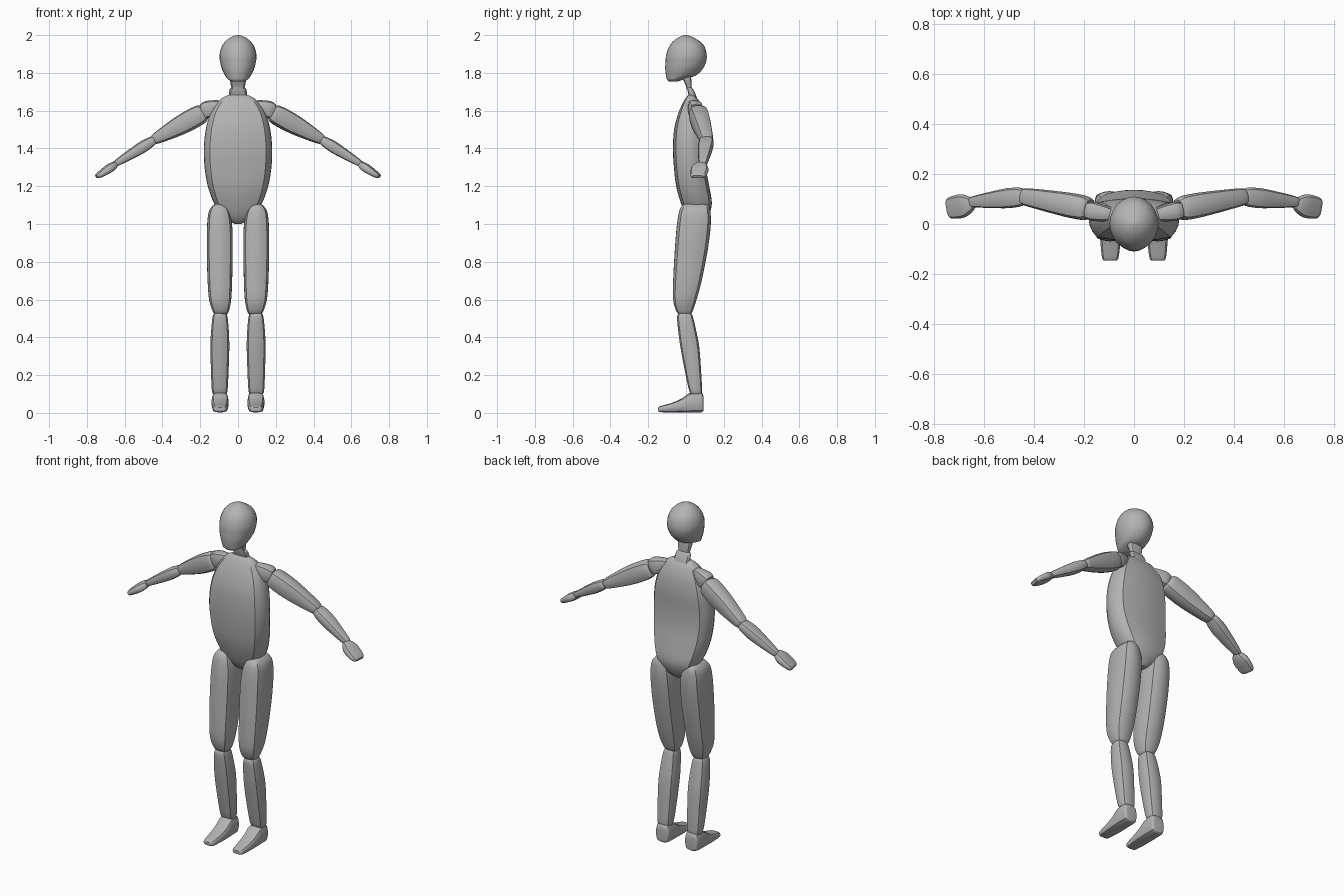
import bpy, bmesh
from mathutils import Vector

grey = bpy.data.materials.new("plain grey")
grey.diffuse_color = (0.45, 0.45, 0.45, 1)


def smooth_rows(rows, steps=4):
    """Catmull-Rom interpolation between cross-section rows."""
    out = []
    n = len(rows)
    for i in range(n - 1):
        p = [rows[max(i - 1, 0)], rows[i], rows[i + 1], rows[min(i + 2, n - 1)]]
        for s in range(steps):
            t = s / steps
            out.append([0.5 * (2 * b + (c - a) * t + (2 * a - 5 * b + 4 * c - d) * t * t
                               + (3 * b - a - 3 * c + d) * t ** 3) for a, b, c, d in zip(*p)])
    out.append(list(rows[-1]))
    return out


def ring(a0, a1, b0, b1, k, seg=6):
    """Four bulging sides meeting at corners."""
    ca, cb, ha, hb = (a0 + a1) / 2, (b0 + b1) / 2, (a1 - a0) / 2, (b1 - b0) / 2
    pts = []
    for side in range(4):
        for i in range(seg):
            t = -1 + 2 * i / seg
            x, y = 1 - (1 - k) * t * t, k * t
            for _ in range(side):
                x, y = -y, x
            pts.append((ca + x * ha, cb + y * hb))
    return pts


def upright(t, a, b):
    return Vector((a, b, t))


def forward(t, a, b):
    return Vector((a, t, b))


def along(p0, p1):
    p0, p1 = Vector(p0), Vector(p1)
    d = (p1 - p0).normalized()
    v = Vector((0, 0, 1)).cross(d).normalized()
    u = d.cross(v)
    return lambda t, a, b: p0.lerp(p1, t) + v * a + u * b


def loft(name, rows, place=upright, k=0.82, mirror=False):
    """Rows are (position, a0, a1, b0, b1)."""
    bm = bmesh.new()
    rings = [[bm.verts.new(place(r[0], a, b)) for a, b in ring(*r[1:], k)]
             for r in smooth_rows(rows)]
    n = len(rings[0])
    for lo, hi in zip(rings, rings[1:]):
        for i in range(n):
            j = (i + 1) % n
            bm.faces.new((lo[i], lo[j], hi[j], hi[i]))
    bm.faces.new(rings[0])
    bm.faces.new(rings[-1])
    bmesh.ops.recalc_face_normals(bm, faces=bm.faces)
    me = bpy.data.meshes.new(name)
    bm.to_mesh(me)
    bm.free()
    me.materials.append(grey)
    ob = bpy.data.objects.new(name, me)
    bpy.context.collection.objects.link(ob)
    bpy.ops.object.select_all(action='DESELECT')
    ob.select_set(True)
    bpy.context.view_layer.objects.active = ob
    bpy.ops.object.shade_smooth_by_angle(angle=0.5)
    if mirror:
        m = ob.modifiers.new("mirror", 'MIRROR')
        m.use_mirror_merge = False
    return ob


def sym(rows):
    return [(t, -w, w, b0, b1) for t, w, b0, b1 in rows]


def limb(name, p0, p1, rows):
    """Rows are (fraction, half depth, half thickness)."""
    loft(name, [(t, -a, a, -b, b) for t, a, b in rows], along(p0, p1), mirror=True)


# head: smooth egg with a forward chin
loft("head", sym([
    (1.755, .033, -.092, -.042), (1.765, .052, -.101, -.012), (1.785, .068, -.106, .05),
    (1.82, .085, -.11, .088), (1.855, .094, -.109, .105), (1.89, .098, -.106, .11),
    (1.93, .09, -.094, .102), (1.96, .073, -.075, .082), (1.985, .045, -.045, .045),
    (1.997, .018, -.018, .015), (2.0, .004, -.005, .003)]), k=0.707)

# neck in two pieces
loft("upper_neck", sym([(1.715, .034, .003, .03), (1.73, .037, .0, .03),
                        (1.765, .043, -.014, .028), (1.79, .04, -.012, .024)]))
loft("lower_neck", sym([(1.66, .046, .02, .06), (1.69, .047, .012, .05),
                        (1.715, .044, .006, .036), (1.722, .034, .01, .03)]))

# torso
loft("torso", sym([
    (1.0, .015, .04, .085), (1.015, .042, .02, .10), (1.05, .085, -.003, .122),
    (1.11, .127, -.027, .137), (1.2, .16, -.052, .123), (1.3, .177, -.064, .105),
    (1.4, .181, -.069, .1), (1.5, .171, -.063, .103), (1.58, .148, -.043, .095),
    (1.635, .115, -.02, .078), (1.665, .087, -.003, .06), (1.682, .055, .012, .042)]))

# arms
limb("shoulder", (.08, .035, 1.63), (.188, .055, 1.598),
     [(0, .022, .022), (.25, .03, .035), (.75, .038, .046), (1, .032, .038)])
limb("upper_arm", (.178, .06, 1.592), (.45, .112, 1.443),
     [(0, .036, .036), (.06, .048, .05), (.25, .05, .054), (.5, .046, .05),
      (.8, .039, .037), (.95, .034, .028), (1, .024, .02)])
limb("forearm", (.44, .11, 1.448), (.657, .088, 1.314),
     [(0, .024, .018), (.06, .037, .025), (.3, .04, .031), (.6, .033, .026),
      (.92, .023, .018), (1, .016, .013)])
limb("hand", (.645, .08, 1.318), (.748, .062, 1.25),
     [(0, .02, .014), (.15, .034, .021), (.4, .047, .023), (.75, .046, .018),
      (.93, .04, .014), (1, .03, .008)])

# legs
loft("thigh", [
    (.52, .06, .122, -.035, .024), (.54, .048, .135, -.052, .036),
    (.6, .036, .153, -.068, .056), (.7, .031, .161, -.068, .083),
    (.85, .028, .165, -.06, .113), (.98, .03, .164, -.05, .13),
    (1.06, .043, .156, -.038, .13), (1.095, .065, .136, -.022, .12),
    (1.107, .085, .115, .0, .1)], mirror=True)
loft("shin", [
    (.095, .07, .125, .035, .078), (.115, .056, .138, .018, .085),
    (.22, .05, .143, -.006, .08), (.35, .046, .146, -.03, .07),
    (.44, .049, .142, -.042, .053), (.51, .056, .134, -.047, .036),
    (.53, .066, .124, -.036, .026)], mirror=True)
loft("foot", [
    (-.147, .073, .117, .012, .028), (-.135, .062, .128, .004, .036),
    (-.07, .054, .135, .003, .055), (-.02, .051, .138, .003, .078),
    (.02, .05, .14, .002, .106), (.075, .052, .138, .002, .112),
    (.09, .058, .132, .008, .095), (.093, .07, .12, .02, .075)],
    forward, mirror=True)
